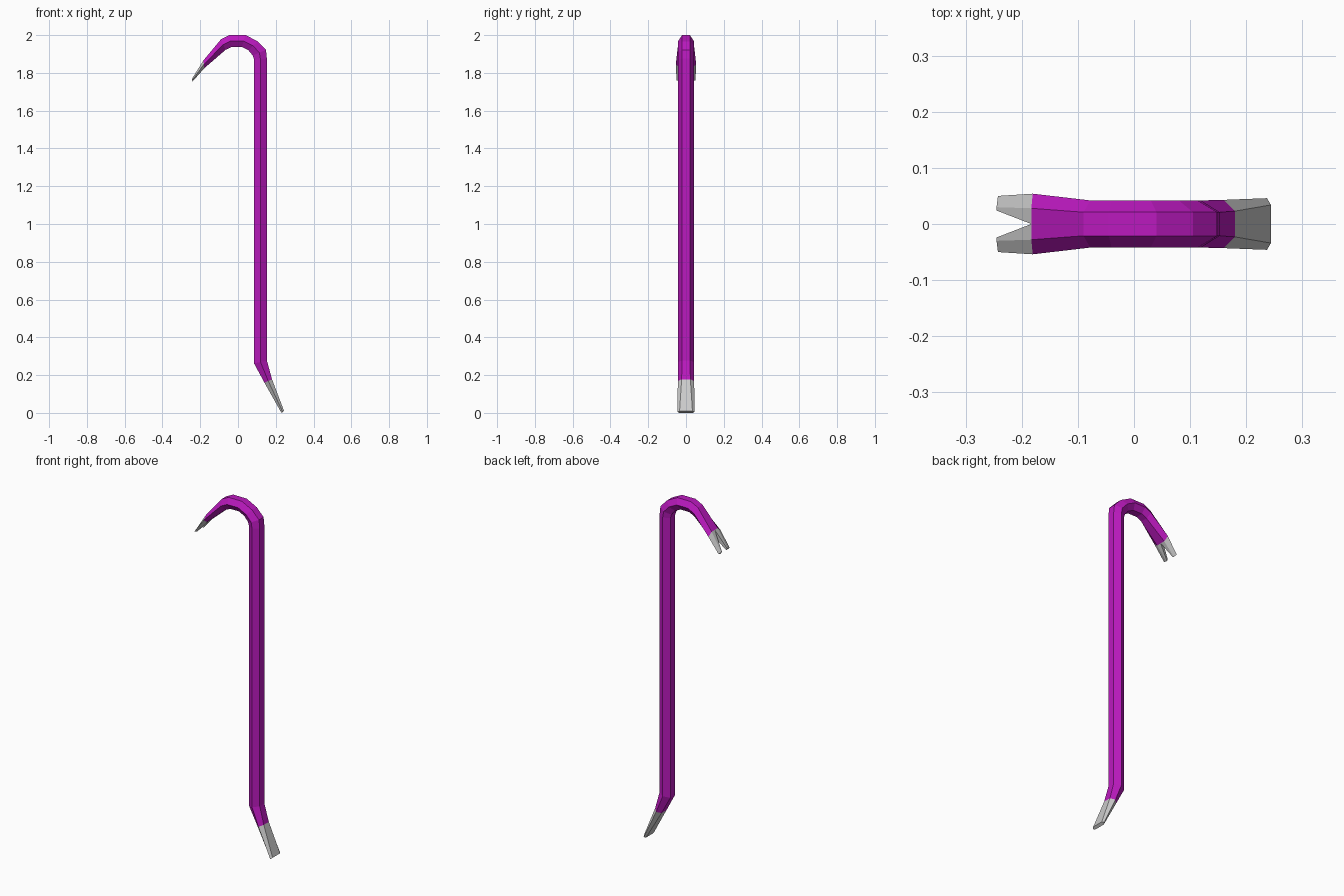
import bpy, bmesh

if "Cube" in bpy.data.objects:
    bpy.data.objects.remove(bpy.data.objects["Cube"])

def make(name, color=None):
    mesh = bpy.data.meshes.new(name)
    obj = bpy.data.objects.new(name, mesh)
    bpy.context.collection.objects.link(obj)
    if color:
        mat = bpy.data.materials.new(name + "_paint")
        mat.diffuse_color = color
        mat.use_nodes = True
        mat.node_tree.nodes["Principled BSDF"].inputs["Base Color"].default_value = mat.diffuse_color
        mesh.materials.append(mat)
    return obj

def finish(obj, bm):
    bmesh.ops.recalc_face_normals(bm, faces=bm.faces)
    bm.to_mesh(obj.data)
    bm.free()

def loft(bm, rings, cap_start=False, cap_end=False):
    rows = [[bm.verts.new(p) for p in r] for r in rings]
    n = len(rows[0])
    for a, b in zip(rows, rows[1:]):
        for i in range(n):
            j = (i + 1) % n
            bm.faces.new((a[i], a[j], b[j], b[i]))
    if cap_start:
        bm.faces.new(rows[0])
    if cap_end:
        bm.faces.new(rows[-1])

def hexagon(s):
    # section: outer x,z, inner x,z, flat half width, full half width
    ox, oz, ix, iz, f, w = s
    mx, mz = (ox + ix) / 2, (oz + iz) / 2
    return [(ox, -f, oz), (ox, f, oz), (mx, w, mz),
            (ix, f, iz), (ix, -f, iz), (mx, -w, mz)]

F, W = 0.021, 0.042
chisel_tip = (0.244, 0.010, 0.230, 0.0, 0.034, 0.046)
chisel_base = (0.180, 0.178, 0.140, 0.160, 0.023, 0.043)
claw_base = (-0.183, 1.866, -0.178, 1.825, 0.028, 0.054)

# Painted hexagonal bar with curved hook
path = [
    chisel_base,
    (0.153, 0.277, 0.085, 0.262, F, W),
    (0.153, 1.875, 0.085, 1.870, F, W),
    (0.148, 1.922, 0.078, 1.892, F, W),
    (0.105, 1.967, 0.055, 1.920, F, W),
    (0.040, 2.000, 0.020, 1.937, F, W),
    (-0.045, 2.000, -0.035, 1.937, F, W),
    (-0.090, 1.978, -0.066, 1.922, F, W),
    claw_base,
]
bar = make("bar", (0.50, 0.01, 0.52, 1))
bm = bmesh.new()
loft(bm, [hexagon(s) for s in path])
finish(bar, bm)

# Bare chisel end
bm = bmesh.new()
loft(bm, [hexagon(chisel_tip), hexagon(chisel_base)], cap_start=True)
finish(make("chisel_end"), bm)

# Bare forked claw: two tapering prongs meeting at the notch
def prong_ring(ox, oz, ix, iz, y0, y1, y2, side):
    mx, mz = (ox + ix) / 2, (oz + iz) / 2
    pts = [(ox, y0, oz), (ox, y1, oz), (mx, y2, mz), (ix, y1, iz), (ix, y0, iz)]
    return [(x, y * side, z) for x, y, z in pts]

bm = bmesh.new()
for side in (1, -1):
    base = prong_ring(*claw_base[:4], 0.0, 0.028, 0.054, side)
    tip = prong_ring(-0.245, 1.767, -0.240, 1.755, 0.024, 0.030, 0.050, side)
    loft(bm, [base, tip], cap_end=True)
bmesh.ops.remove_doubles(bm, verts=bm.verts, dist=0.0001)
finish(make("claw"), bm)
